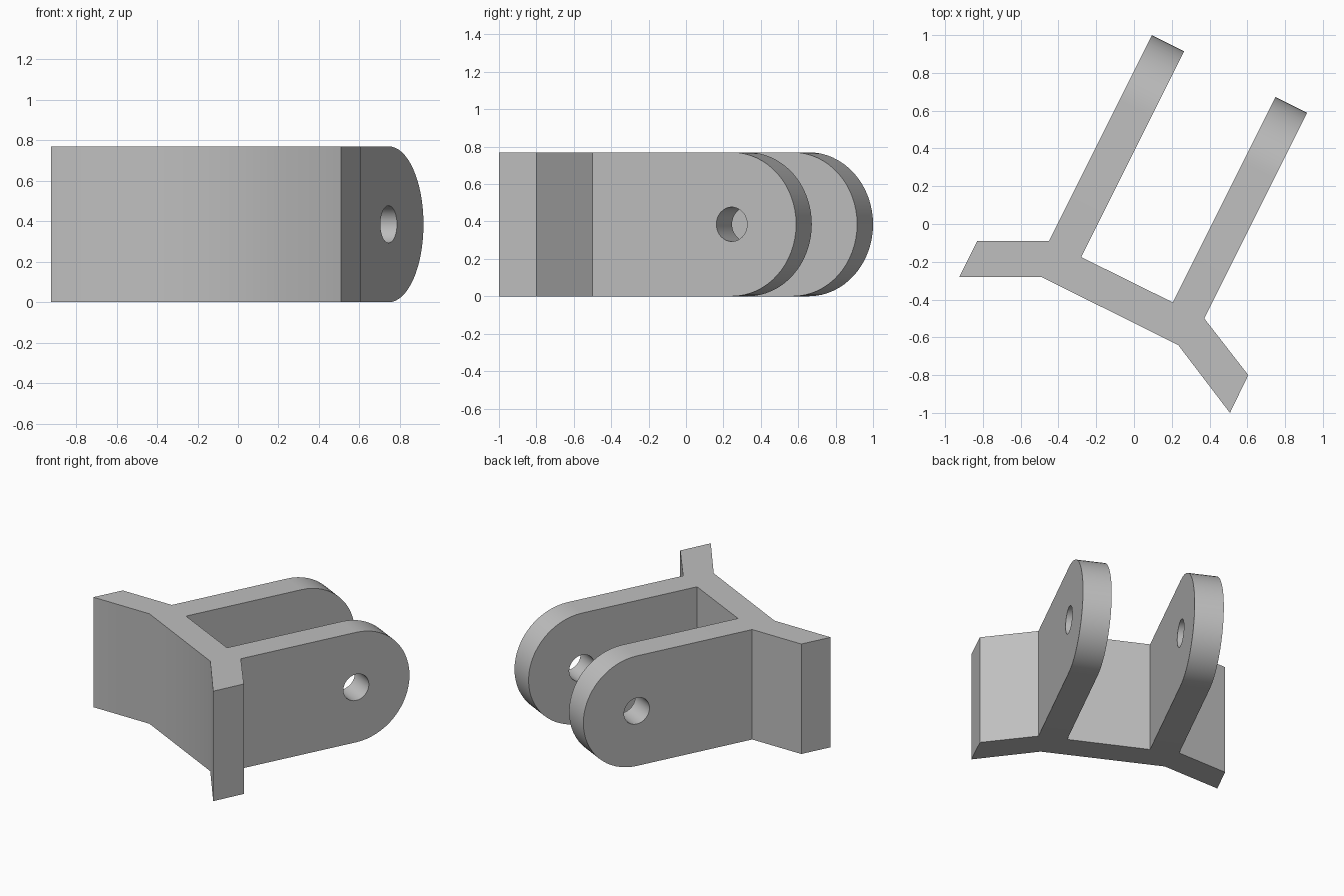
import bpy, bmesh, math
from mathutils import Vector, Matrix

cube = bpy.data.objects.get("Cube")
if cube:
    bpy.data.objects.remove(cube, do_unlink=True)

HEIGHT = 0.77
R = HEIGHT / 2          # rounded end radius
HOLE = 0.092            # pin hole radius
SEGMENTS = 32

grey = bpy.data.materials.new("plain_grey")
grey.use_nodes = True
colour = (0.52, 0.52, 0.52, 1)
grey.diffuse_color = colour
grey.node_tree.nodes["Principled BSDF"].inputs["Base Color"].default_value = colour

# Bent back plate outline, seen from above
plate = [(-0.925, -0.28), (-0.49, -0.28), (0.235, -0.642), (0.508, -1.0),
         (0.605, -0.80), (0.372, -0.5), (0.205, -0.415), (-0.28, -0.175),
         (-0.45, -0.09), (-0.83, -0.09)]
plate = [Vector((x, y, 0)) for x, y in plate]
lugs = [(plate[5], plate[6]), (plate[7], plate[8])]   # root edges of the two lugs

along = Vector((0.447, 0.894, 0)).normalized()
across = Vector((along.y, -along.x, 0))
tip = Vector((0.918, 0.588, 0))
tip_reach = [tip.dot(along), Vector((0.265, 0.915, 0)).dot(along)]
up = Vector((0, 0, 1))

bm = bmesh.new()


def prism(bottom, top, open_sides=()):
    """Closed prism between two outlines, leaving some sides open for welding."""
    a = [bm.verts.new(p) for p in bottom]
    b = [bm.verts.new(p) for p in top]
    n = len(a)
    bm.faces.new(a[::-1])
    bm.faces.new(b)
    for i in range(n):
        if i not in open_sides:
            j = (i + 1) % n
            bm.faces.new((a[i], a[j], b[j], b[i]))


# Back plate
prism(plate, [p + up * HEIGHT for p in plate], open_sides=(5, 7))

# Two round-ended lugs growing out of the plate
for (right, left), reach in zip(lugs, tip_reach):
    sides = []
    for root in (right, left):
        centre = root + along * (reach - root.dot(along) - R) + up * R
        arc = [centre + along * (R * math.cos(t)) + up * (R * math.sin(t))
               for t in (math.pi * (i / SEGMENTS - 0.5) for i in range(SEGMENTS + 1))]
        sides.append([root] + arc + [root + up * HEIGHT])
    prism(sides[1], sides[0], open_sides=(len(sides[0]) - 1,))

bmesh.ops.remove_doubles(bm, verts=bm.verts, dist=0.0005)
bmesh.ops.recalc_face_normals(bm, faces=bm.faces)
mesh = bpy.data.meshes.new("clevis_bracket")
bm.to_mesh(mesh)
bm.free()
mesh.materials.append(grey)
bracket = bpy.data.objects.new("clevis_bracket", mesh)
bpy.context.collection.objects.link(bracket)

# Pin hole through both lugs
pin = tip - along * R + up * R
bpy.ops.mesh.primitive_cylinder_add(vertices=SEGMENTS, radius=HOLE, depth=3, location=pin,
                                    rotation=across.to_track_quat('Z', 'Y').to_euler())
cutter = bpy.context.object
cutter.name = "pin_hole_cutter"
cutter.hide_render = True
cutter.data.materials.append(grey)

cut = bracket.modifiers.new("pin_hole", 'BOOLEAN')
cut.operation = 'DIFFERENCE'
cut.solver = 'EXACT'
cut.object = cutter
bpy.ops.object.select_all(action='DESELECT')
bracket.select_set(True)
bpy.context.view_layer.objects.active = bracket
bpy.ops.object.modifier_apply(modifier=cut.name)
bpy.data.objects.remove(cutter, do_unlink=True)

bpy.ops.object.shade_smooth_by_angle(angle=math.radians(30))
